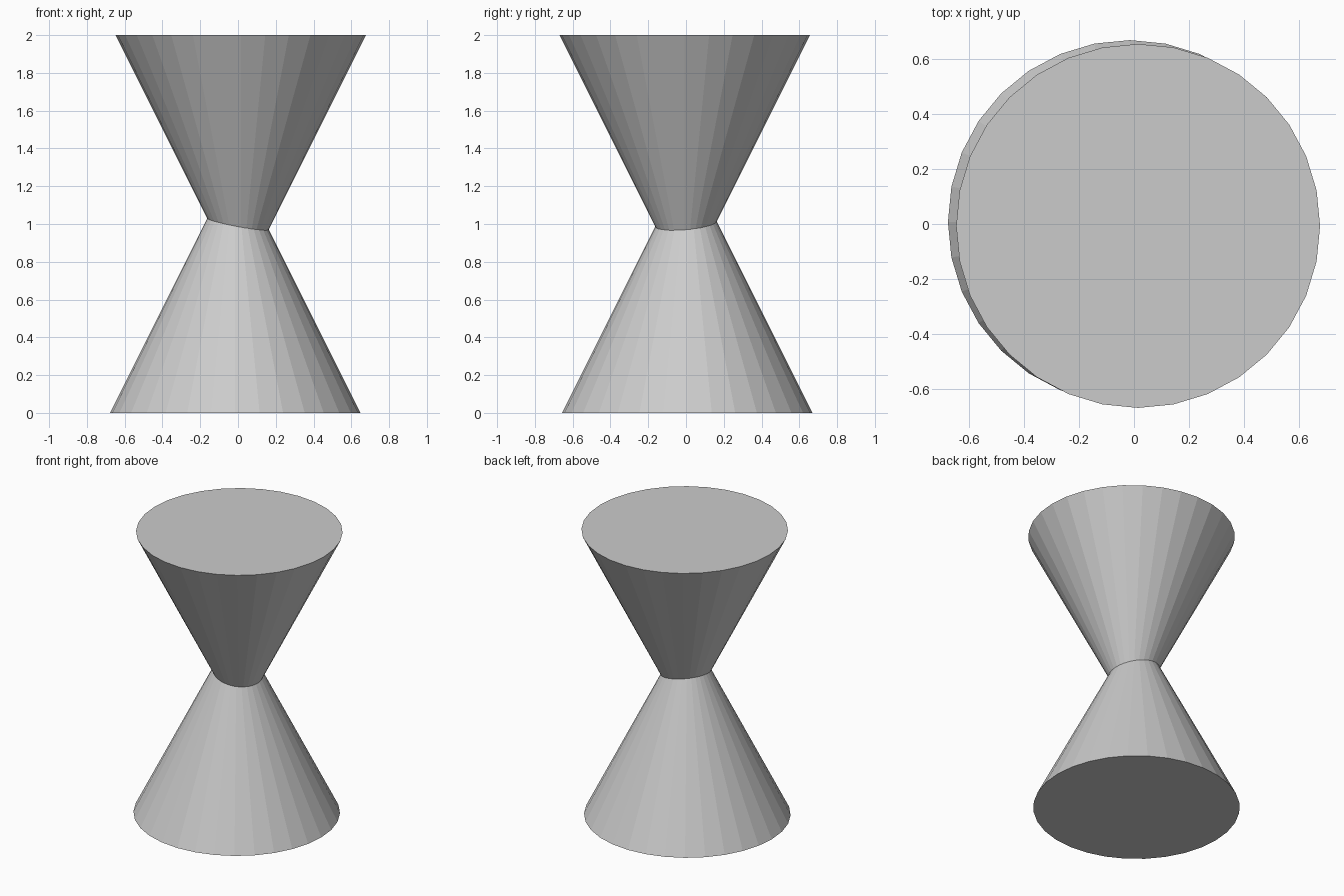
import bpy
import math

if "Cube" in bpy.data.objects:
    bpy.data.objects.remove(bpy.data.objects["Cube"])

RADIUS, DEPTH = 0.663, 1.326


def add_cone(name, x, y, z, flip):
    bpy.ops.mesh.primitive_cone_add(
        vertices=32, radius1=RADIUS, radius2=0, depth=DEPTH,
        location=(x, y, z), rotation=(math.pi if flip else 0, 0, 0))
    bpy.context.object.name = name


# Two flat-shaded cones, slightly off-centre, with their tips pushed into each other
add_cone("lower_cone", -0.015, 0.007, DEPTH / 2, False)
add_cone("upper_cone", 0.015, -0.007, 2 - DEPTH / 2, True)
